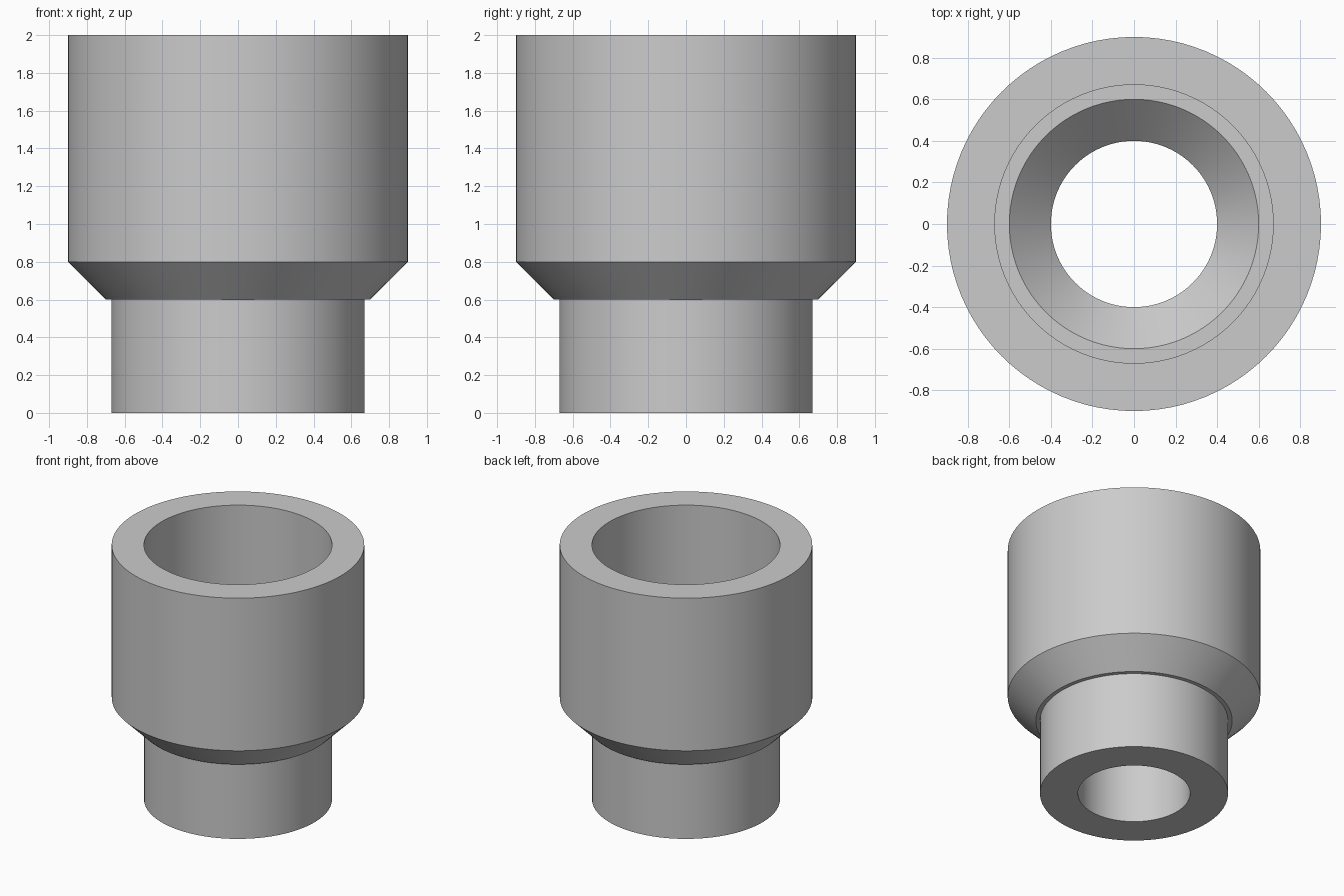
import bpy
import bmesh
from math import radians

cube = bpy.data.objects.get("Cube")
if cube:
    bpy.data.objects.remove(cube, do_unlink=True)

GREY = (0.6, 0.6, 0.6, 1.0)
SEGMENTS = 96

# Plain grey plastic
material = bpy.data.materials.new("plain_grey")
material.use_nodes = True
material.diffuse_color = GREY
material.node_tree.nodes["Principled BSDF"].inputs["Base Color"].default_value = GREY


def lathe(name, profile):
    """Spin a closed (radius, height) profile around the z axis."""
    bm = bmesh.new()
    verts = [bm.verts.new((r, 0, z)) for r, z in profile]
    edges = [bm.edges.new((v, verts[i - 1])) for i, v in enumerate(verts)]
    bmesh.ops.spin(bm, geom=verts + edges, cent=(0, 0, 0), axis=(0, 0, 1),
                   angle=radians(360), steps=SEGMENTS, use_merge=True)
    bmesh.ops.remove_doubles(bm, verts=bm.verts, dist=0.0001)
    bmesh.ops.recalc_face_normals(bm, faces=bm.faces)
    mesh = bpy.data.meshes.new(name)
    bm.to_mesh(mesh)
    bm.free()
    mesh.materials.append(material)
    obj = bpy.data.objects.new(name, mesh)
    bpy.context.collection.objects.link(obj)
    bpy.ops.object.select_all(action="DESELECT")
    obj.select_set(True)
    bpy.context.view_layer.objects.active = obj
    bpy.ops.object.shade_smooth_by_angle(angle=radians(30))
    return obj


# Narrow spigot, tapered shoulder and wide socket outside
outer = [(0.67, 0), (0.67, 0.6), (0.70, 0.6), (0.90, 0.8), (0.90, 2.0)]
# Wide bore, seat ledge, funnel and narrow bore inside
inner = [(0.67, 2.0), (0.67, 0.8), (0.60, 0.8), (0.40, 0.6), (0.40, 0)]
lathe("pipe_reducer", outer + inner)
